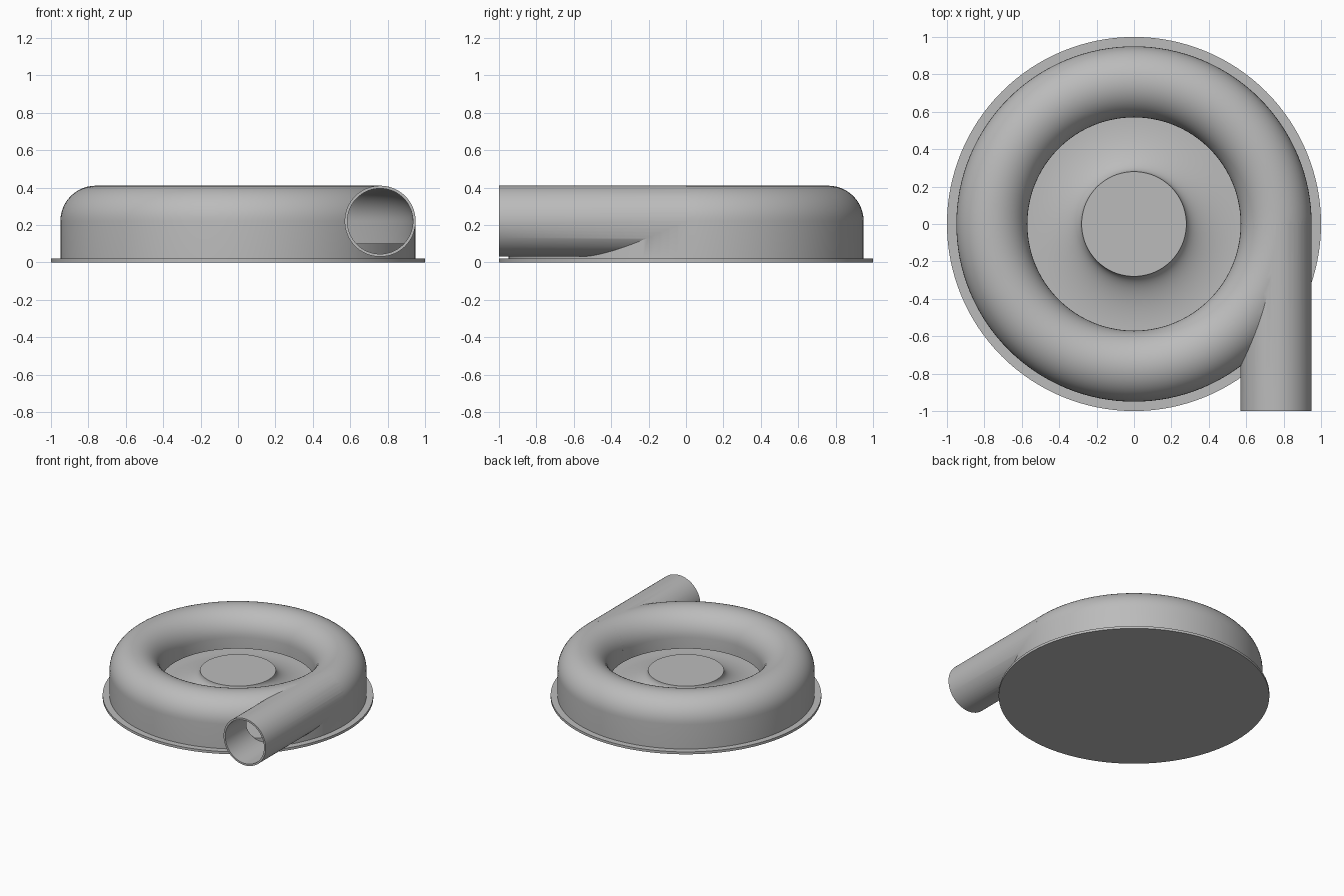
import bpy, bmesh
from math import sin, cos, pi, radians
from mathutils import Matrix

cube = bpy.data.objects.get("Cube")
if cube:
    bpy.data.objects.remove(cube, do_unlink=True)

grey = bpy.data.materials.new("plain grey")
grey.use_nodes = True
grey.diffuse_color = (0.5, 0.5, 0.5, 1)
grey.node_tree.nodes["Principled BSDF"].inputs["Base Color"].default_value = (0.5, 0.5, 0.5, 1)

TUBE_R, RING_R, MID_Z, WALL = 0.19, 0.76, 0.22, 0.015
FLOOR_Z, FLANGE_Z, LIP_Z = 0.10, 0.02, 0.13
STEPS = 128


def finish(name, bm):
    bmesh.ops.recalc_face_normals(bm, faces=bm.faces)
    mesh = bpy.data.meshes.new(name)
    bm.to_mesh(mesh)
    bm.free()
    mesh.materials.append(grey)
    obj = bpy.data.objects.new(name, mesh)
    bpy.context.collection.objects.link(obj)
    return obj


def lathe(name, profile, closed=False):
    """Spin a list of (radius, height) points around z."""
    bm = bmesh.new()
    verts = [bm.verts.new((r, 0, z)) for r, z in profile]
    edges = [bm.edges.new(pair) for pair in zip(verts, verts[1:])]
    if closed:
        edges.append(bm.edges.new((verts[-1], verts[0])))
    bmesh.ops.spin(bm, geom=verts + edges, cent=(0, 0, 0), axis=(0, 0, 1),
                   angle=2 * pi, steps=STEPS, use_merge=True)
    bmesh.ops.remove_doubles(bm, verts=bm.verts, dist=1e-5)
    return finish(name, bm)


def rod(name, radius, y0, y1):
    """Solid cylinder along y, in line with the outlet."""
    bm = bmesh.new()
    place = Matrix.Translation((RING_R, (y0 + y1) / 2, MID_Z)) @ Matrix.Rotation(pi / 2, 4, 'X')
    bmesh.ops.create_cone(bm, cap_ends=True, segments=64, radius1=radius,
                          radius2=radius, depth=y1 - y0, matrix=place)
    return finish(name, bm)


def combine(target, tool, operation):
    mod = target.modifiers.new("combine", 'BOOLEAN')
    mod.operation, mod.solver, mod.object = operation, 'EXACT', tool
    bpy.context.view_layer.objects.active = target
    bpy.ops.object.modifier_apply(modifier=mod.name)
    bpy.data.objects.remove(tool, do_unlink=True)


def half_ring(radius):
    arc = [pi * i / 24 for i in range(25)]
    return [(RING_R + radius * cos(a), MID_Z + radius * sin(a)) for a in arc]


def smooth(obj):
    bpy.ops.object.select_all(action='DESELECT')
    obj.select_set(True)
    bpy.context.view_layer.objects.active = obj
    bpy.ops.object.shade_smooth_by_angle(angle=radians(30))


# Hollow volute with its tangential outlet pipe
inner = TUBE_R - WALL
housing = lathe("volute_housing", [(RING_R + TUBE_R, FLANGE_Z)] + half_ring(TUBE_R)
                + [(RING_R - TUBE_R, LIP_Z)], closed=True)
combine(housing, rod("pipe_outside", TUBE_R, -1, 0), 'UNION')
cavity = lathe("cavity", [(RING_R + inner, -0.1)] + half_ring(inner)
               + [(RING_R - inner, -0.1)], closed=True)
combine(housing, cavity, 'DIFFERENCE')
combine(housing, rod("pipe_bore", inner, -1.1, -0.02), 'DIFFERENCE')

# Back plate rising in a concave flare to the central hub
hub_r, hub_z, edge_r = 0.28, 0.22, RING_R - TUBE_R
quarter = [pi / 2 * i / 16 for i in range(17)]
flare = [(edge_r - (edge_r - hub_r) * cos(a), hub_z - (hub_z - FLOOR_Z) * sin(a)) for a in quarter]
plate = lathe("hub_plate", [(0, hub_z)] + flare
              + [(RING_R + inner + 0.005, FLOOR_Z), (RING_R + inner + 0.005, FLANGE_Z / 2)])

# Thin round mounting flange
flange = lathe("base_flange", [(0, 0), (1, 0), (1, FLANGE_Z), (0, FLANGE_Z)])

for part in (housing, plate, flange):
    smooth(part)
